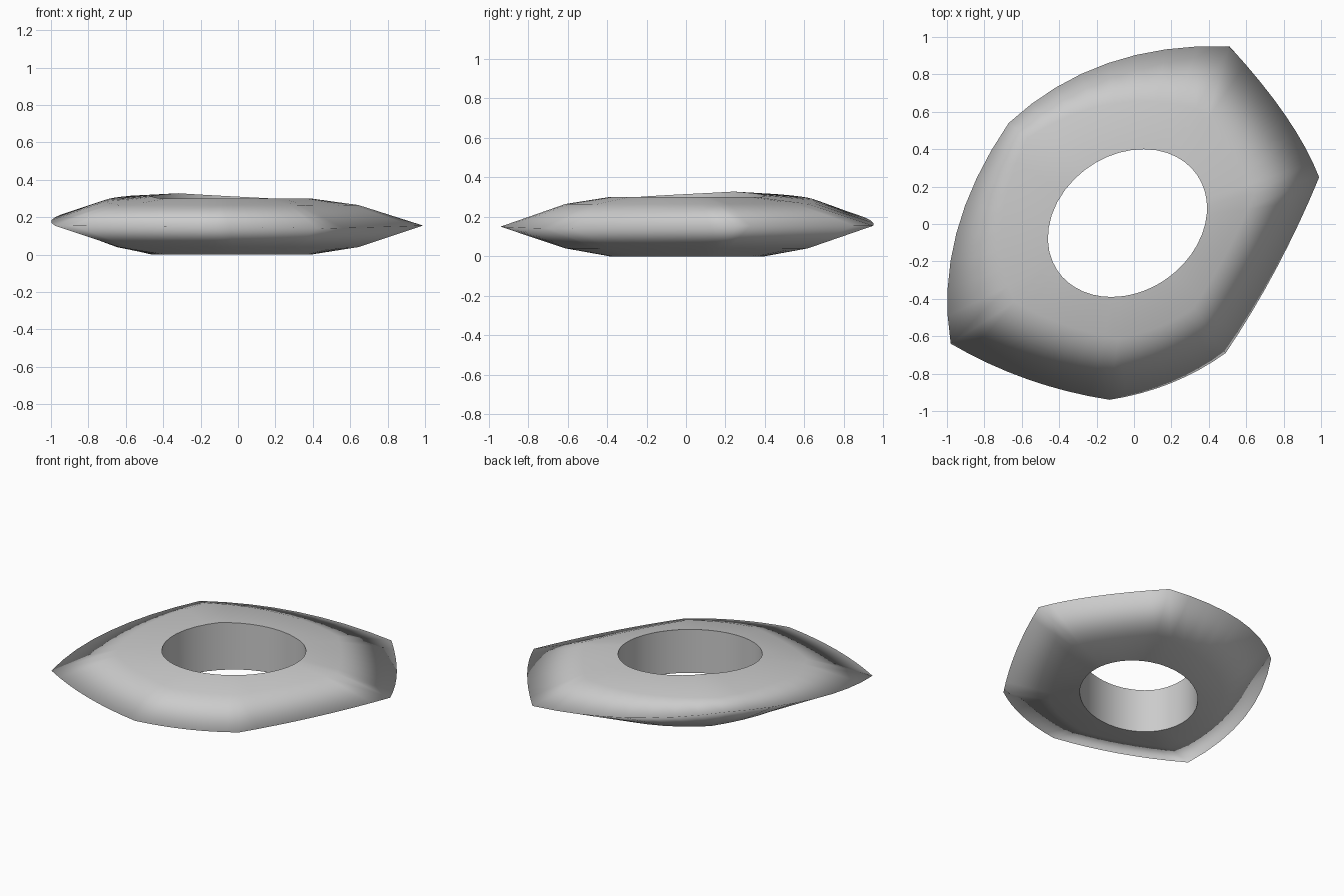
import bpy, bmesh, math
from mathutils import Vector, Matrix

cube = bpy.data.objects.get("Cube")
if cube:
    bpy.data.objects.remove(cube)

# Plain stone material
stone = bpy.data.materials.new("light grey")
stone.use_nodes = True
colour = (0.6, 0.6, 0.6, 1)
stone.diffuse_color = colour
stone.node_tree.nodes["Principled BSDF"].inputs["Base Color"].default_value = colour

# Six outline corners, each with the middle of the bowed side that follows it
corners = [(.51, .95), (-.67, .54), (-.98, -.64), (-.13, -.94), (.49, -.69), (.99, .25)]
middles = [(-.14, .86), (-.95, -.05), (-.57, -.83), (.20, -.85), (.76, -.24), (.81, .58)]
heights = [.155, .27, .155, .15, .14, .155]
STEPS = 8
RAISED = 1          # index of the lifted corner
HOLE_CENTRE = Vector((-.035, .005))
HOLE_SHAPE = Matrix(((.181, .034), (.034, .156))).inverted()


def outline():
    """Yield plan position, edge height and closeness to the lifted corner."""
    n = len(corners)
    for i in range(n):
        a, m, b = Vector(corners[i]), Vector(middles[i]), Vector(corners[(i + 1) % n])
        control = 2 * m - (a + b) / 2
        for s in range(STEPS):
            t = s / STEPS
            p = a * (1 - t) ** 2 + control * 2 * t * (1 - t) + b * t * t
            z = heights[i] * (1 - t) + heights[(i + 1) % n] * t
            yield p, z, max(0, 1 - abs(i + t - RAISED))


def hole_point(p):
    """Project a plan position onto the tilted oval hole."""
    d = (p - HOLE_CENTRE).normalized()
    return HOLE_CENTRE + d / math.sqrt(d.dot(HOLE_SHAPE @ d))


# Loops run from the upper hole rim, over the sharp edge, to the lower rim
bm = bmesh.new()
columns = []
for p, z, lift in outline():
    hole = hole_point(p)
    shoulder = p * (.65 + .2 * lift)
    points = [(*hole, .30 + .028 * lift), (*shoulder, .265 + .05 * lift), (*p, z),
              (*(p * .65), .04), (*hole, 0)]
    columns.append([bm.verts.new(q) for q in points])

for i, col in enumerate(columns):
    nxt = columns[(i + 1) % len(columns)]
    rows = len(col)
    for j in range(rows):
        k = (j + 1) % rows
        bm.faces.new((col[j], col[k], nxt[k], nxt[j]))
    # Crisp hole rims
    for j in (0, rows - 1):
        bm.edges.get((col[j], nxt[j])).smooth = False

bmesh.ops.recalc_face_normals(bm, faces=bm.faces)
for f in bm.faces:
    f.smooth = True

mesh = bpy.data.meshes.new("ring_stone")
bm.to_mesh(mesh)
bm.free()
mesh.materials.append(stone)
bpy.context.collection.objects.link(bpy.data.objects.new("ring_stone", mesh))
